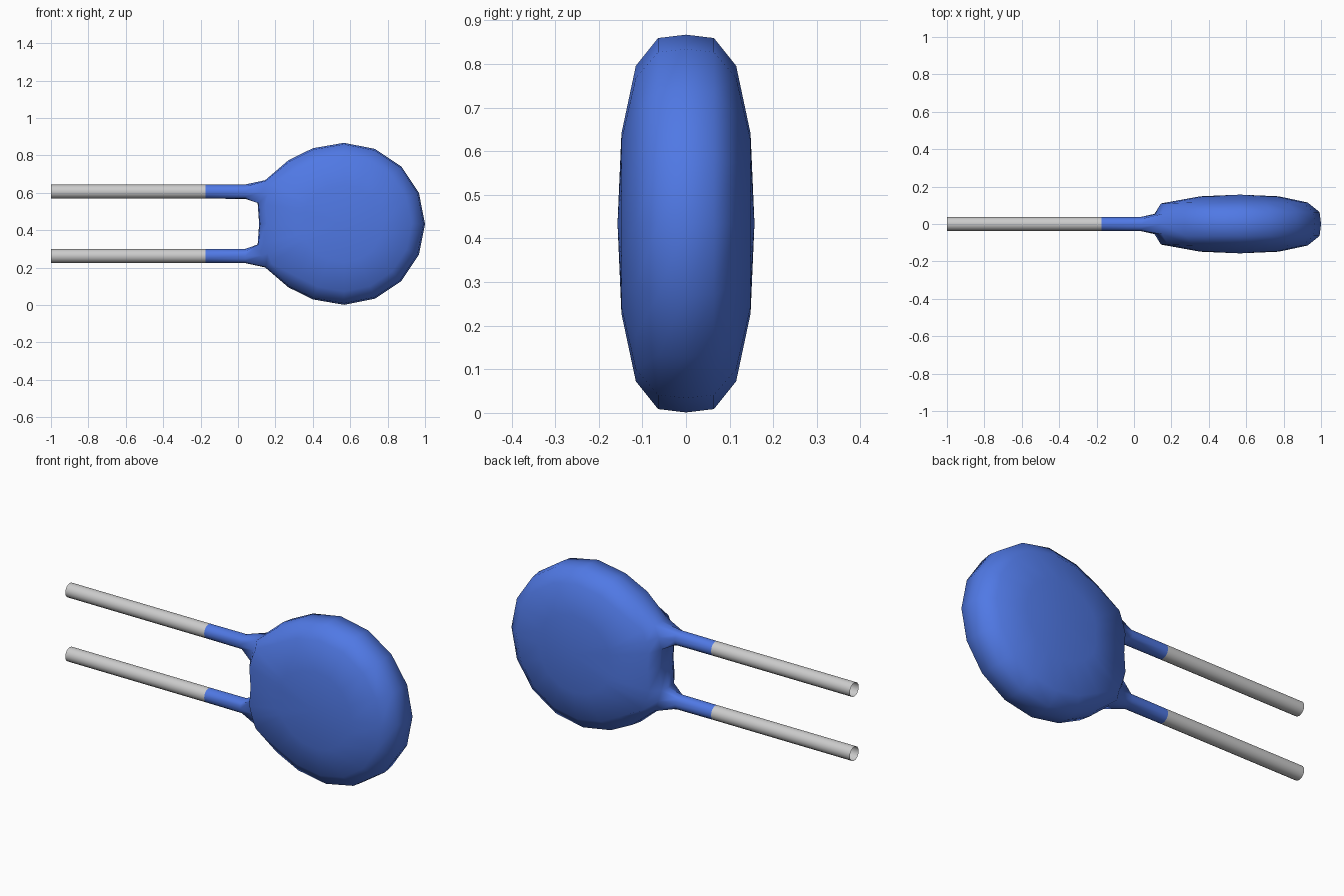
import bpy, bmesh
from math import sin, cos, pi, atan2

if "Cube" in bpy.data.objects:
    bpy.data.objects.remove(bpy.data.objects["Cube"])

CX, CZ, R = 0.567, 0.434, 0.433      # disc centre and radius
LEG_Z = (CZ + 0.172, CZ - 0.172)
LEG_R, SIDES = 0.0375, 16

blue = bpy.data.materials.new("blue_coating")
blue.diffuse_color = (0.08, 0.19, 0.78, 1)
blue.use_nodes = True
blue.node_tree.nodes["Principled BSDF"].inputs["Base Color"].default_value = blue.diffuse_color


def finish(bm, name, mat=None):
    bmesh.ops.recalc_face_normals(bm, faces=bm.faces)
    for f in bm.faces:
        f.smooth = True
    me = bpy.data.meshes.new(name)
    bm.to_mesh(me)
    bm.free()
    ob = bpy.data.objects.new(name, me)
    bpy.context.collection.objects.link(ob)
    if mat:
        me.materials.append(mat)
    return ob


def circle(bm, x, z, r):
    return [bm.verts.new((x, r * cos(2 * pi * i / SIDES), z + r * sin(2 * pi * i / SIDES)))
            for i in range(SIDES)]


def skin(bm, a, b):
    n = len(a)
    for i in range(n):
        bm.faces.new((a[i], a[(i + 1) % n], b[(i + 1) % n], b[i]))


# Disc outline: round on the right, flattened with leg shoulders on the left
upper = [(R * cos(i * pi / 8), R * sin(i * pi / 8)) for i in range(5)]
upper += [(x - CX, z - CZ) for x, z in ((0.40, 0.838), (0.27, 0.774), (0.145, 0.667),
                                        (0.122, 0.606), (0.105, 0.545), (0.113, CZ))]
outline = upper + [(x, -z) for x, z in upper[-2:0:-1]]
n = len(outline)

# Cross-section: (depth, scale, depth on leg side, scale on leg side)
half = [(0.148, 0.477, 0.148, 0.46), (0.115, 0.835, 0.110, 0.915), (0.064, 0.982, 0.054, 0.99)]
section = [(-a, s, -b, t) for a, s, b, t in half] + [(0, 1, 0, 1)] + half[::-1]

bm = bmesh.new()
rings = []
for y, s, yl, sl in section:
    ring = []
    for j, (dx, dz) in enumerate(outline):
        d, k = (yl, sl) if 7 <= j <= n - 7 else (y, s)
        ring.append(bm.verts.new((CX + dx * k, d, CZ + dz * k)))
    rings.append(ring)

# Body skin, leaving an opening for each leg
for i in range(len(rings) - 1):
    for j in range(n):
        if i in (2, 3) and j in (7, 8, 11, 12):
            continue
        k = (j + 1) % n
        bm.faces.new((rings[i][j], rings[i][k], rings[i + 1][k], rings[i + 1][j]))
for ring, y in ((rings[0], -0.157), (rings[-1], 0.157)):
    pole = bm.verts.new((CX, y, CZ))
    for j in range(n):
        bm.faces.new((ring[j], ring[(j + 1) % n], pole))

# Coated necks flaring into the openings
for z, mid in zip(LEG_Z, (8, 12)):
    hole = [rings[i][j] for i in (2, 3, 4) for j in (mid - 1, mid, mid + 1) if (i, j) != (3, mid)]
    hole.sort(key=lambda v: (atan2(v.co.z - z, v.co.y) + 0.2) % (2 * pi))
    neck = circle(bm, 0.04, z, 0.0385)
    skin(bm, neck, circle(bm, -0.175, z, LEG_R))
    for i in range(8):
        a, b, c = neck[2 * i], neck[2 * i + 1], neck[(2 * i + 2) % SIDES]
        bm.faces.new((hole[i], a, b))
        bm.faces.new((hole[i], b, c, hole[(i + 1) % 8]))
bmesh.ops.delete(bm, geom=[v for v in bm.verts if not v.link_faces], context='VERTS')
finish(bm, "coated_disc_body", blue)

# Bare wire leads, open at the ends
for z, name in zip(LEG_Z, ("upper_wire_lead", "lower_wire_lead")):
    bm = bmesh.new()
    skin(bm, circle(bm, -1.0, z, LEG_R), circle(bm, -0.175, z, LEG_R))
    finish(bm, name)
